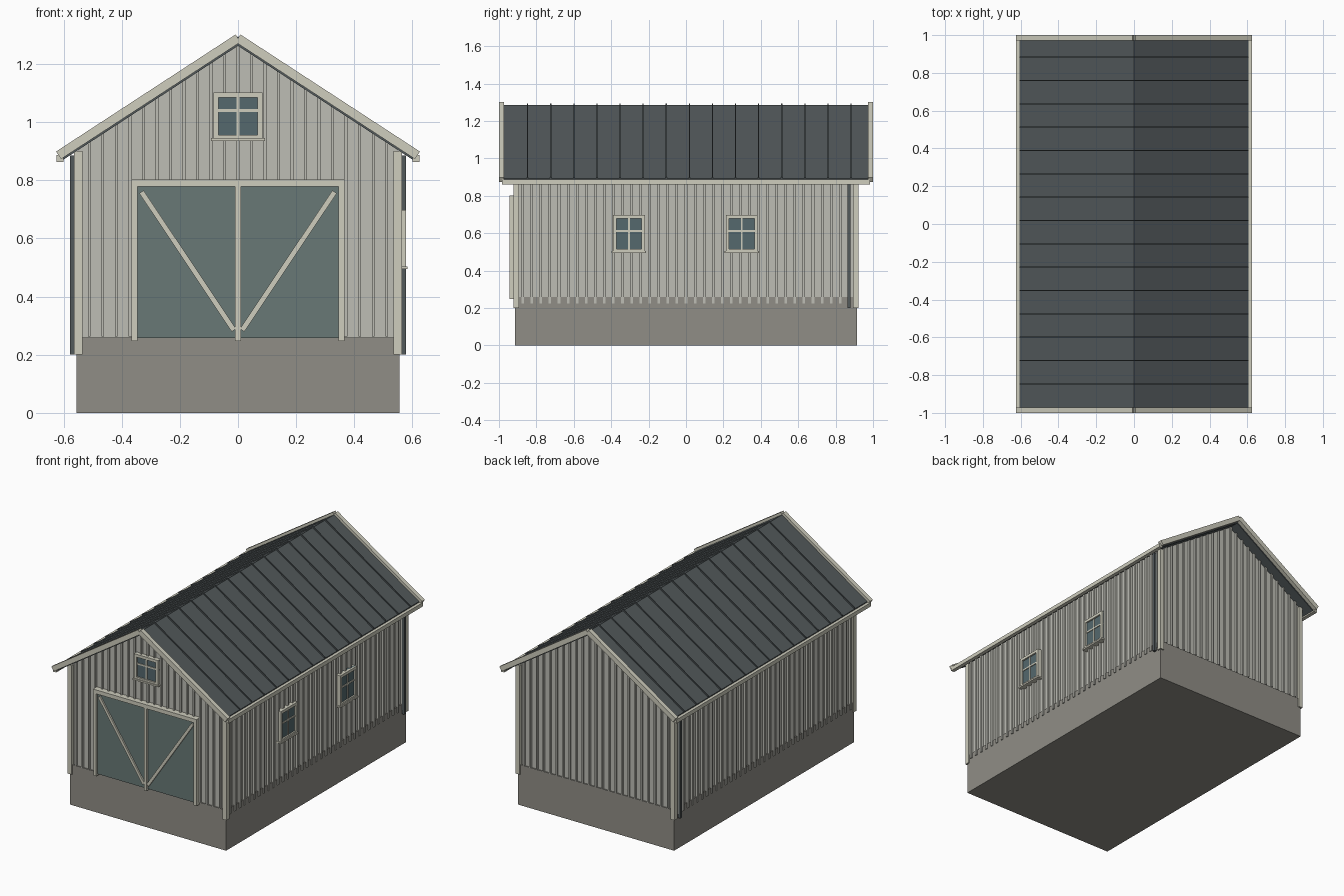
import bpy, bmesh, math
from mathutils import Vector

if "Cube" in bpy.data.objects:
    bpy.data.objects.remove(bpy.data.objects["Cube"])

def mat(name, c):
    m = bpy.data.materials.new(name)
    m.diffuse_color = (*c, 1)
    m.use_nodes = True
    m.node_tree.nodes["Principled BSDF"].inputs["Base Color"].default_value = m.diffuse_color
    return m

WALL = mat("wall_paint", (0.51, 0.51, 0.46))
TRIM = mat("trim_paint", (0.62, 0.61, 0.51))
BASE = mat("concrete", (0.28, 0.27, 0.24))
ROOF = mat("roof_metal", (0.085, 0.10, 0.105))
DOOR = mat("door_paint", (0.14, 0.19, 0.18))
GLASS = mat("glass", (0.09, 0.14, 0.155))

def add(name, bm, m):
    bmesh.ops.recalc_face_normals(bm, faces=bm.faces)
    me = bpy.data.meshes.new(name)
    bm.to_mesh(me)
    bm.free()
    ob = bpy.data.objects.new(name, me)
    bpy.context.collection.objects.link(ob)
    me.materials.append(m)
    return ob

def prism(bm, pts, y0, y1):
    """Extrude an xz outline along y."""
    f = bm.faces.new([bm.verts.new((x, y0, z)) for x, z in pts])
    r = bmesh.ops.extrude_face_region(bm, geom=[f])
    bmesh.ops.translate(bm, vec=(0, y1 - y0, 0),
                        verts=[g for g in r["geom"] if isinstance(g, bmesh.types.BMVert)])

def box(bm, x0, x1, y0, y1, z0, z1):
    prism(bm, [(x0, z0), (x1, z0), (x1, z1), (x0, z1)], y0, y1)

def beam(bm, a, b, w, y0, y1):
    """Rectangular bar between two xz points with square ends."""
    a, b = Vector(a), Vector(b)
    d = (b - a).normalized()
    n = Vector((-d.y, d.x)) * w / 2
    prism(bm, [a + n, b + n, b - n, a - n], y0, y1)

SL = 0.652                      # roof slope
under = lambda x: 1.262 - SL * abs(x)

# foundation and wall body
bm = bmesh.new()
box(bm, -.555, .555, -.913, .913, 0, .26)
add("foundation", bm, BASE)
bm = bmesh.new()
h = .548
prism(bm, [(-h, .255), (h, .255), (h, under(h)), (0, under(0)), (-h, under(h))], -.906, .906)
add("walls", bm, WALL)

# vertical battens on gable ends and long sides
bm = bmesh.new()
for i in range(-11, 12):
    x = i * .0465
    top = under(x) + .008
    box(bm, x - .005, x + .005, -.918, -.90, .79 if abs(x) < .36 else .262, top)
    box(bm, x - .005, x + .005, .90, .918, .262, top)
add("gable_battens", bm, WALL)
bm = bmesh.new()
for i in range(-18, 19):
    y = i * .0485
    for s in (-1, 1):
        box(bm, *sorted((s * .54, s * .562)), y - .007, y + .007, .225, .90)
add("side_battens", bm, WALL)

# corner boards
bm = bmesh.new()
for sx in (-1, 1):
    for sy in (-1, 1):
        box(bm, *sorted((sx * .535, sx * .564)), *sorted((sy * .893, sy * .922)), .2, .9)
add("corner_boards", bm, TRIM)

# roof panels, standing seams, barge boards and eave fascias
roof, seams, barge, fascia = (bmesh.new() for _ in range(4))
for s in (-1, 1):
    e = .605
    prism(roof, [(0, 1.262), (0, 1.287), (s * e, 1.287 - SL * e), (s * e, under(e))], -.975, .975)
    for i in range(1, 16):
        y = -.97 + .1235 * i
        prism(seams, [(0, 1.28), (0, 1.295), (s * e, 1.295 - SL * e), (s * e, 1.28 - SL * e)],
              y - .003, y + .003)
    for y in (-1, .972):
        beam(barge, (0, 1.288), (s * .617, 1.288 - SL * .617), .031, y, y + .028)
    box(fascia, *sorted((s * .6, s * .624)), -.985, .985, .862, .887)
add("roof_panels", roof, ROOF)
add("roof_seams", seams, ROOF)
add("barge_boards", barge, TRIM)
add("eave_fascias", fascia, TRIM)

# downspouts at the back corners
bm = bmesh.new()
for s in (-1, 1):
    box(bm, *sorted((s * .56, s * .577)), .863, .88, .2, .885)
add("downspouts", bm, ROOF)

# double door: leaves, frame, braces
bm = bmesh.new()
box(bm, -.35, .35, -.928, -.90, .257, .785)
add("door_leaves", bm, DOOR)
bm = bmesh.new()
for s in (-1, 1):
    box(bm, *sorted((s * .346, s * .367)), -.943, -.90, .248, .80)
box(bm, -.367, .367, -.945, -.90, .778, .803)
box(bm, -.01, .01, -.941, -.91, .248, .78)
add("door_frame", bm, TRIM)
bm = bmesh.new()
for s in (-1, 1):
    beam(bm, (s * .332, .76), (s * .014, .284), .018, -.938, -.92)
add("door_braces", bm, TRIM)

def window(name, cx, cz, w, hz, bar_z, origin, turn):
    """Four-pane window facing -y, then turned about z and placed."""
    fr, gl = bmesh.new(), bmesh.new()
    box(gl, -w, w, -.006, .02, -hz, hz)
    t = .018
    for s in (-1, 1):
        box(fr, *sorted((s * (w - t), s * w)), -.016, .02, -hz, hz)
        box(fr, -w, w, -.016, .02, *sorted((s * (hz - t), s * hz)))
    box(fr, -.005, .005, -.011, .01, -hz, hz)
    box(fr, -w, w, -.011, .01, bar_z - .005, bar_z + .005)
    box(fr, -w - .007, w + .007, -.022, .02, -hz - .003, -hz + .007)
    for part, b, m in (("_frame", fr, TRIM), ("_glass", gl, GLASS)):
        ob = add(name + part, b, m)
        ob.location = (*origin, cz)
        ob.rotation_euler.z = turn

window("gable_window", 0, 1.02, .085, .082, .02, (0, -.918), 0)
for n, y in (("front", -.305), ("rear", .298)):
    window("side_window_" + n, 0, .597, .085, .1, .015, (.561, y), math.pi / 2)
